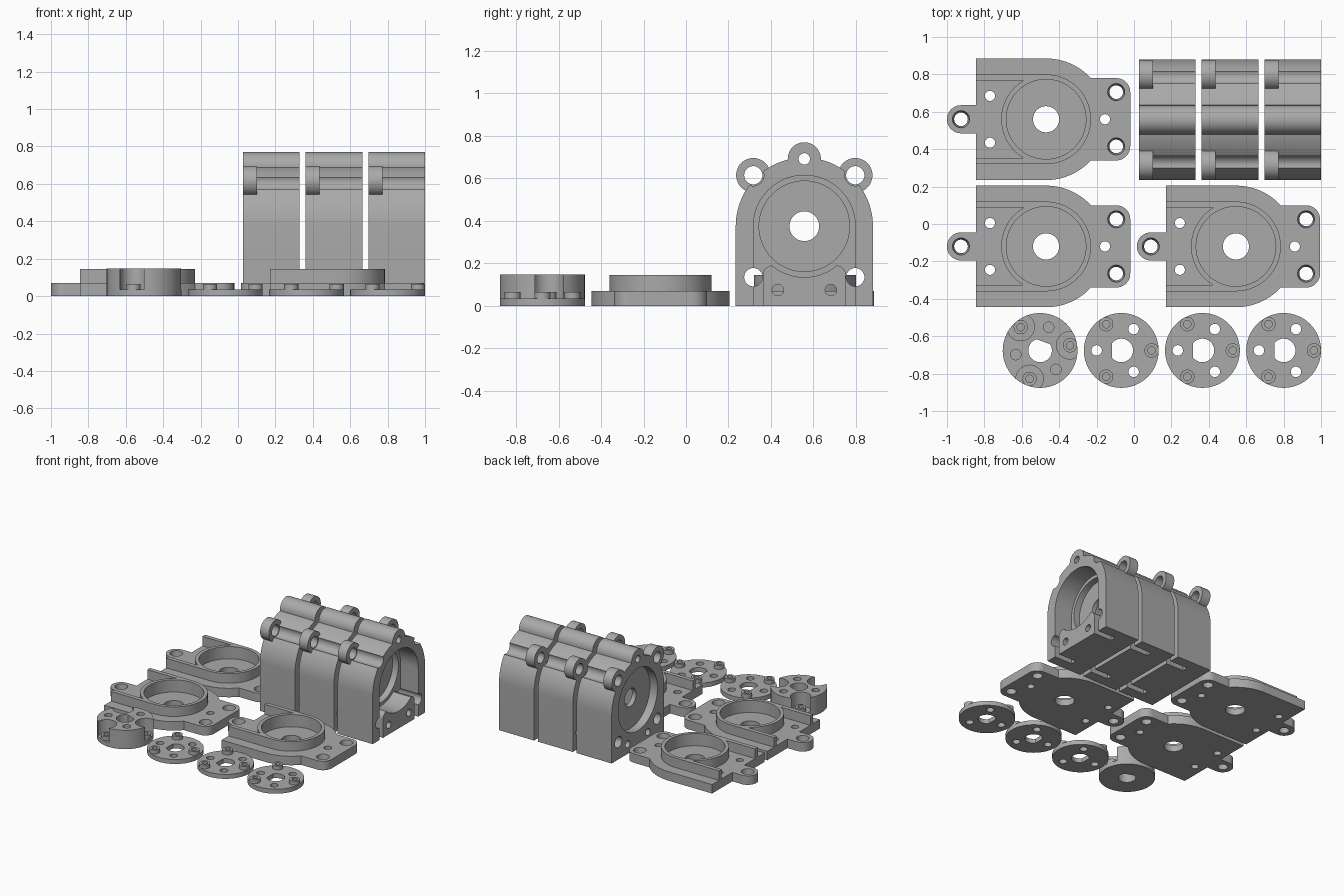
import bpy, bmesh
from math import sin, cos, radians, pi
from mathutils import Matrix

if "Cube" in bpy.data.objects:
    bpy.data.objects.remove(bpy.data.objects["Cube"])

grey = bpy.data.materials.new("grey plastic")
grey.diffuse_color = (0.4, 0.4, 0.4, 1)
grey.use_nodes = True
grey.node_tree.nodes["Principled BSDF"].inputs["Base Color"].default_value = grey.diffuse_color


def arc(cx, cy, r, a0, a1, n=24):
    return [(cx + r * cos(radians(a0 + (a1 - a0) * i / n)),
             cy + r * sin(radians(a0 + (a1 - a0) * i / n))) for i in range(n + 1)]


def prism(pts, z0, z1, name="cutter"):
    """Closed outline extruded from z0 to z1."""
    bm = bmesh.new()
    face = bm.faces.new([bm.verts.new((x, y, z0)) for x, y in pts])
    ext = bmesh.ops.extrude_face_region(bm, geom=[face])
    top = [v for v in ext["geom"] if isinstance(v, bmesh.types.BMVert)]
    bmesh.ops.translate(bm, verts=top, vec=(0, 0, z1 - z0))
    bmesh.ops.recalc_face_normals(bm, faces=bm.faces)
    mesh = bpy.data.meshes.new(name)
    bm.to_mesh(mesh)
    bm.free()
    ob = bpy.data.objects.new(name, mesh)
    bpy.context.collection.objects.link(ob)
    return ob


def cyl(x, y, r, z0, z1, r2=None, n=40):
    """Upright cylinder or cone with radius r below and r2 above."""
    ob = prism([(x + r * cos(2 * pi * i / n), y + r * sin(2 * pi * i / n)) for i in range(n)], z0, z1)
    if r2:
        for v in ob.data.vertices:
            if v.co.z > (z0 + z1) / 2:
                v.co.x = x + (v.co.x - x) * r2 / r
                v.co.y = y + (v.co.y - y) * r2 / r
    return ob


def combine(ob, tools, op):
    """Apply a chain of booleans and remove the tools."""
    for t in tools:
        m = ob.modifiers.new("bool", 'BOOLEAN')
        m.operation, m.object, m.solver = op, t, 'EXACT'
    bpy.context.view_layer.update()
    dg = bpy.context.evaluated_depsgraph_get()
    mesh = bpy.data.meshes.new_from_object(ob.evaluated_get(dg))
    ob.modifiers.clear()
    ob.data = mesh
    for t in tools:
        bpy.data.objects.remove(t)


def finish(ob, name, matrices):
    """Smooth, colour and place copies of the part."""
    mesh = ob.data
    mesh.materials.clear()
    mesh.materials.append(grey)
    mesh.shade_smooth()
    mesh.set_sharp_from_angle(angle=radians(30))
    for i, m in enumerate(matrices):
        c = ob if i == 0 else ob.copy()
        if i:
            bpy.context.collection.objects.link(c)
        c.name = f"{name}_{i + 1}"
        c.matrix_world = m


# --- Cover plates: base, ring with two rails, pocket and screw holes
half = (arc(-.455, 0, .075, 180, 90) + [(-.375, .075), (-.375, .325)]
        + arc(0, 0, .325, 90, 42.6) + arc(.375, .145, .075, 90, 0, 12))
plate = prism(half + [(x, -y) for x, y in reversed(half[1:])], 0, .07)
ring = (arc(0, 0, .24, -90, 90, 32) + [(-.375, .24), (-.375, .207)]
        + arc(0, 0, .24, 120.4, 239.6) + [(-.375, -.207), (-.375, -.24)])
combine(plate, [prism(ring, .03, .145)], 'UNION')
cuts = [cyl(0, 0, .213, .05, .2, n=64), cyl(0, 0, .07, -.1, .1)]
cuts += [cyl(x, y, .035, -.01, .08, .047) for x, y in ((-.455, 0), (.375, .145), (.375, -.145))]
cuts += [cyl(x, y, .027, -.1, .1) for x, y in ((.315, 0), (-.3, .125), (-.3, -.125))]
combine(plate, cuts, 'DIFFERENCE')
finish(plate, "cover_plate",
       [Matrix.Translation(p) for p in ((-.47, .56, 0), (-.47, -.12, 0), (.545, -.12, 0))])

# --- Housings, drawn in profile (u across, v up) and extruded along their length
L, C = .303, .375
shell = prism([(-.323, 0), (.323, 0)] + arc(0, C, .323, 0, 180, 48), 0, L)
lugs = [(-.24, .615), (.24, .615)]
combine(shell, [cyl(u, v, .05, -.1, .5) for u, v in lugs], 'DIFFERENCE')
ridge = prism([(-.078, .6), (.078, .6)] + arc(0, .692, .078, 0, 180), 0, L)
combine(shell, [ridge] + [cyl(u, v, .081, 0, .075) for u, v in lugs], 'UNION')
# front opening with rail slots either side of a cradle block
opening = (arc(0, C, .24, 0, 180, 40) + [(-.24, -.02), (-.195, -.02)]
           + arc(-.15, .145, .045, 180, 90, 8) + arc(0, C, .24, 231.5, 308.5, 20)
           + arc(.15, .145, .045, 90, 0, 8) + [(.195, -.02), (.24, -.02)])
cuts = [prism(opening, .15, .4), cyl(0, C, .213, .1, .2, n=64),
        cyl(0, C, .242, -.1, .065, n=64), cyl(0, C, .07, -.1, .4)]
cuts += [cyl(u, v, .043, -.1, .5) for u, v in lugs + [(-.24, .135), (.24, .135)]]
cuts += [cyl(u, v, .027, -.1, .5) for u, v in ((0, .692), (-.125, .075), (.125, .075))]
combine(shell, cuts, 'DIFFERENCE')
turn = Matrix(((0, 0, 1, 0), (1, 0, 0, 0), (0, 1, 0, 0), (0, 0, 0, 1)))
finish(shell, "housing", [Matrix.Translation((x, .557, 0)) @ turn for x in (.026, .362, .697)])


# --- Rotor discs: pegs at 0/120/240 degrees, holes between, D-shaped bore
def polar(r, angles):
    return [(r * cos(radians(a)), r * sin(radians(a))) for a in angles]


pegs, holes = polar(.162, (0, 120, 240)), polar(.132, (60, 180, 300))


def bore():
    return prism(arc(0, 0, .063, -142, 142, 32), -.1, .3)


def peg_cuts():
    return [cyl(x, y, .02, .03, .1) for x, y in pegs]


def add_pegs(ob):
    combine(ob, [cyl(x, y, .038, .01, .065) for x, y in pegs], 'UNION')


disc = cyl(0, 0, .2, 0, .035, n=64)
add_pegs(disc)
combine(disc, [bore()] + peg_cuts() + [cyl(x, y, .028, -.1, .1) for x, y in holes], 'DIFFERENCE')
finish(disc, "rotor_disc", [Matrix.Translation((x, -.676, 0)) for x in (-.068, .366, .8)])

# tall hub with three open pockets around the pegs
hub = cyl(0, 0, .2, 0, .147, n=64)
combine(hub, [cyl(x, y, .073, .035, .2) for x, y in pegs], 'DIFFERENCE')
add_pegs(hub)
combine(hub, [bore()] + peg_cuts() + [cyl(x, y, .028, .04, .2) for x, y in holes], 'DIFFERENCE')
finish(hub, "rotor_hub", [Matrix.Translation((-.502, -.676, 0)) @ Matrix.Rotation(radians(-110.3), 4, 'Z')])
